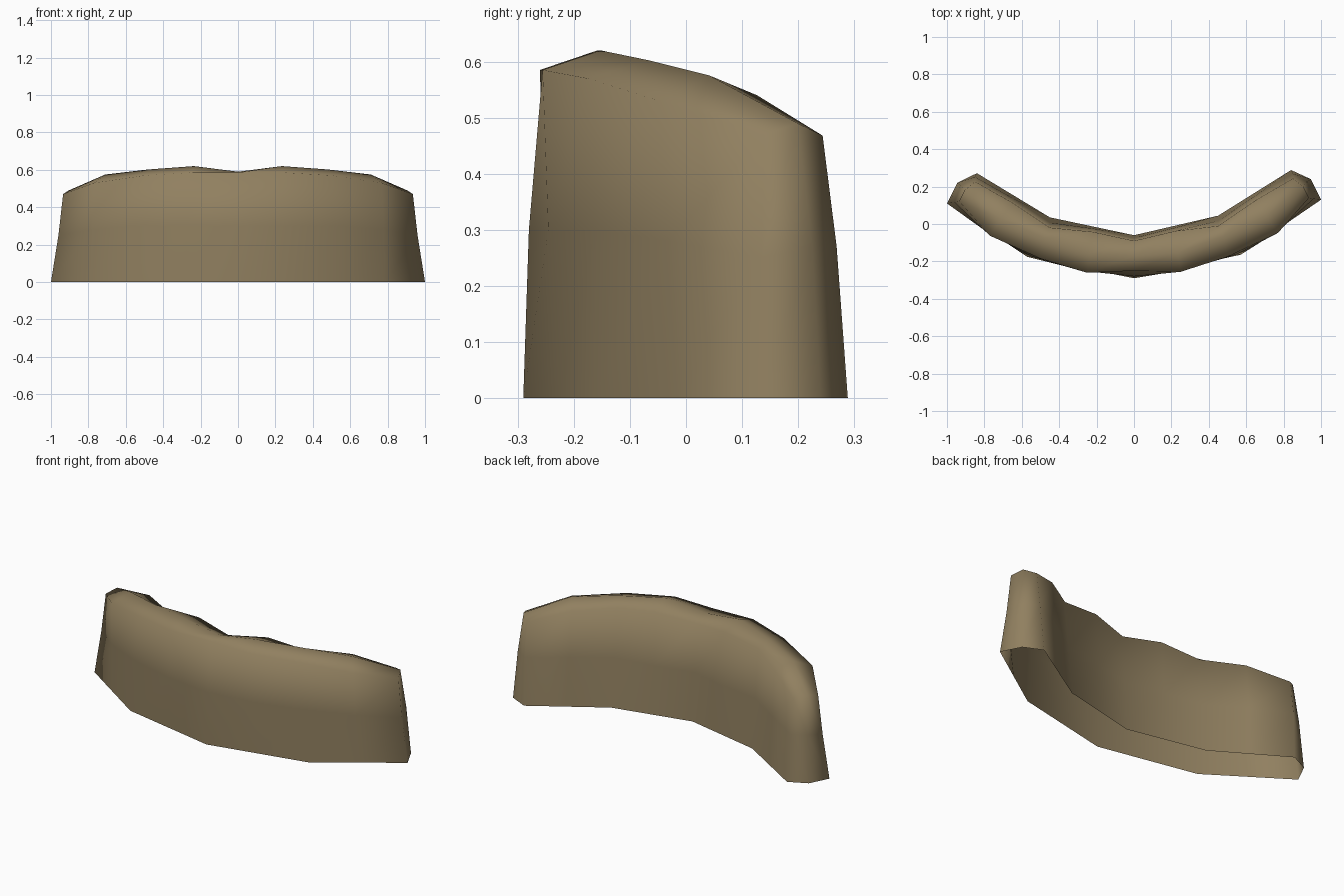
import bpy, bmesh

if "Cube" in bpy.data.objects:
    bpy.data.objects.remove(bpy.data.objects["Cube"])

# Lengthwise rails of the right half, each from the centre to the end
RAILS = [
    # outer base
    [(0, -.29, 0), (.285, -.23, 0), (.57, -.17, 0), (.785, -.025, 0), (1, .12, 0)],
    # outer mid height
    [(0, -.28, .3), (.27, -.248, .3), (.55, -.168, .3), (.78, -.04, .28), (.96, .125, .25)],
    # outer top edge
    [(0, -.25, .585), (.25, -.258, .585), (.5, -.18, .57), (.77, -.055, .53), (.935, .13, .47)],
    # crest
    [(0, -.17, .59), (.235, -.155, .62), (.48, -.07, .602), (.71, .035, .575), (.905, .19, .49)],
    # inner top edge
    [(0, -.09, .56), (.22, -.04, .585), (.45, -.015, .56), (.65, .12, .54), (.85, .235, .468)],
    # inner mid height
    [(0, -.075, .28), (.22, -.022, .28), (.45, .012, .28), (.65, .145, .28), (.85, .26, .27)],
    # inner base
    [(0, -.06, 0), (.225, -.01, 0), (.45, .04, 0), (.645, .16, 0), (.84, .28, 0)],
]

mat = bpy.data.materials.new("earth_brown")
mat.diffuse_color = (.283, .216, .117, 1)
mat.use_nodes = True
mat.node_tree.nodes["Principled BSDF"].inputs["Base Color"].default_value = mat.diffuse_color

# Curved wall, open underneath
bm = bmesh.new()
grid = []
for rail in RAILS:
    full = [(-x, y, z) for x, y, z in rail[:0:-1]] + rail
    # slight twist: the right end sits a little further back
    grid.append([bm.verts.new((x, y + .01 * x, z)) for x, y, z in full])

for a, b in zip(grid, grid[1:]):
    for i in range(len(a) - 1):
        bm.faces.new((a[i], a[i + 1], b[i + 1], b[i]))

# Rounded end caps
for end in (0, -1):
    low, mid, top = grid[0][end], grid[1][end], grid[2][end]
    crest, top_in, mid_in, low_in = (grid[k][end] for k in (3, 4, 5, 6))
    side = -1 if end == 0 else 1
    base_c = bm.verts.new((side * .945, .23 + .01 * side, 0))
    mid_c = bm.verts.new((side * .925, .215 + .01 * side, .27))
    for quad in ((low, base_c, mid_c, mid), (mid, mid_c, crest, top),
                 (base_c, low_in, mid_in, mid_c), (mid_c, mid_in, top_in, crest)):
        bm.faces.new(quad)

bmesh.ops.recalc_face_normals(bm, faces=bm.faces)
# Make sure the crest faces point up
bm.normal_update()
if sum(f.normal.z * f.calc_area() for f in bm.faces) < 0:
    bmesh.ops.reverse_faces(bm, faces=bm.faces)
for f in bm.faces:
    f.smooth = True

mesh = bpy.data.meshes.new("curved_wall")
bm.to_mesh(mesh)
bm.free()
mesh.materials.append(mat)
wall = bpy.data.objects.new("curved_wall", mesh)
bpy.context.collection.objects.link(wall)
